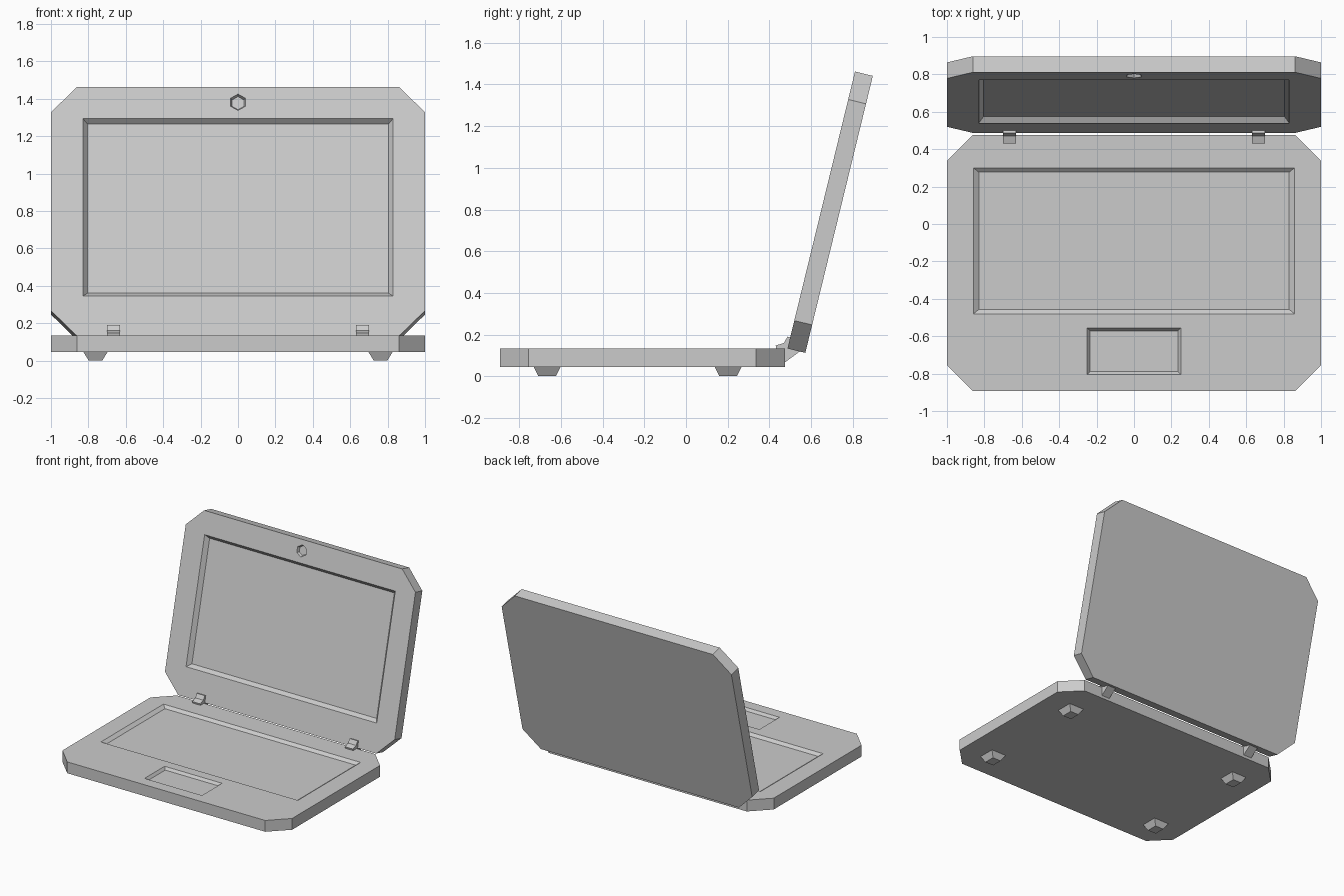
import bpy, bmesh, math

cube = bpy.data.objects.get("Cube")
if cube:
    bpy.data.objects.remove(cube)

grey = bpy.data.materials.new("plain_grey")
grey.use_nodes = True
COLOUR = (0.6, 0.6, 0.6, 1)
grey.diffuse_color = COLOUR
grey.node_tree.nodes["Principled BSDF"].inputs["Base Color"].default_value = COLOUR


def loft(name, rings):
    """Closed solid through matching rings of points, capped at both ends."""
    bm = bmesh.new()
    loops = [[bm.verts.new(p) for p in ring] for ring in rings]
    n = len(loops[0])
    for a, b in zip(loops, loops[1:]):
        for i in range(n):
            j = (i + 1) % n
            bm.faces.new((a[i], a[j], b[j], b[i]))
    bm.faces.new(loops[0][::-1])
    bm.faces.new(loops[-1])
    bmesh.ops.recalc_face_normals(bm, faces=bm.faces)
    mesh = bpy.data.meshes.new(name)
    bm.to_mesh(mesh)
    bm.free()
    mesh.materials.append(grey)
    obj = bpy.data.objects.new(name, mesh)
    bpy.context.collection.objects.link(obj)
    return obj


def rect(cx, cy, hx, hy, z):
    return [(cx + sx * hx, cy + sy * hy, z)
            for sx, sy in ((-1, -1), (1, -1), (1, 1), (-1, 1))]


def hexagon(cx, cy, r, z):
    return [(cx + r * math.sin(k * math.pi / 3), cy + r * math.cos(k * math.pi / 3), z)
            for k in range(6)]


def slab(name, y0, y1, z0, z1, cut=0.138):
    """Rectangular plate with chamfered corners."""
    pts = [(-1, y0 + cut), (cut - 1, y0), (1 - cut, y0), (1, y0 + cut),
           (1, y1 - cut), (1 - cut, y1), (cut - 1, y1), (-1, y1 - cut)]
    return loft(name, [[(x, y, z) for x, y in pts] for z in (z0, z1)])


def carve(target, rings):
    """Cut a sloped-wall recess, then discard the cutter."""
    cutter = loft("recess_cutter", rings)
    cutter.hide_render = True
    mod = target.modifiers.new("recess", 'BOOLEAN')
    mod.operation = 'DIFFERENCE'
    mod.solver = 'EXACT'
    mod.object = cutter
    bpy.context.view_layer.objects.active = target
    bpy.ops.object.modifier_apply(modifier=mod.name)
    bpy.data.objects.remove(cutter)


def carve_rect(target, cx, cy, hx, hy, top, inset_x, inset_y, depth):
    carve(target, [rect(cx, cy, hx - inset_x, hy - inset_y, top - depth),
                   rect(cx, cy, hx, hy, top), rect(cx, cy, hx, hy, top + 0.1)])


# Base with keyboard well and touchpad
TOP = 0.134
base = slab("base", -0.893, 0.475, 0.045, TOP)
carve_rect(base, 0, -0.09, 0.858, 0.39, TOP, 0.028, 0.023, 0.02)
carve_rect(base, 0, -0.68, 0.25, 0.125, TOP, 0.016, 0.016, 0.02)

# Lid modelled flat, then tilted open
lid = slab("lid", 0, 1.368, -0.088, 0)
carve_rect(lid, 0, 0.707, 0.83, 0.489, 0, 0.026, 0.024, 0.032)
carve(lid, [hexagon(0, 1.285, 0.036, -0.02), hexagon(0, 1.285, 0.045, 0),
            hexagon(0, 1.285, 0.045, 0.1)])
lid.location = (0, 0.487, 0.133)
lid.rotation_euler.x = math.radians(90 - 13.7)

# Hinges joining base and lid
hinge_profile = [(0.435, 0.125), (0.43, 0.147), (0.47, 0.16), (0.487, 0.19),
                 (0.505, 0.185), (0.545, 0.118), (0.47, 0.063)]
for side, sx in (("right", -1), ("left", 1)):
    loft(side + "_hinge", [[(sx * 0.665 + dx, y, z) for y, z in hinge_profile]
                           for dx in (-0.035, 0.035)])

# Tapered feet
for side, sx in (("right", -1), ("left", 1)):
    for end, y in (("front", -0.666), ("back", 0.202)):
        loft(end + "_" + side + "_foot", [rect(sx * 0.762, y, 0.036, 0.042, 0),
                                          rect(sx * 0.762, y, 0.067, 0.067, 0.05)])
